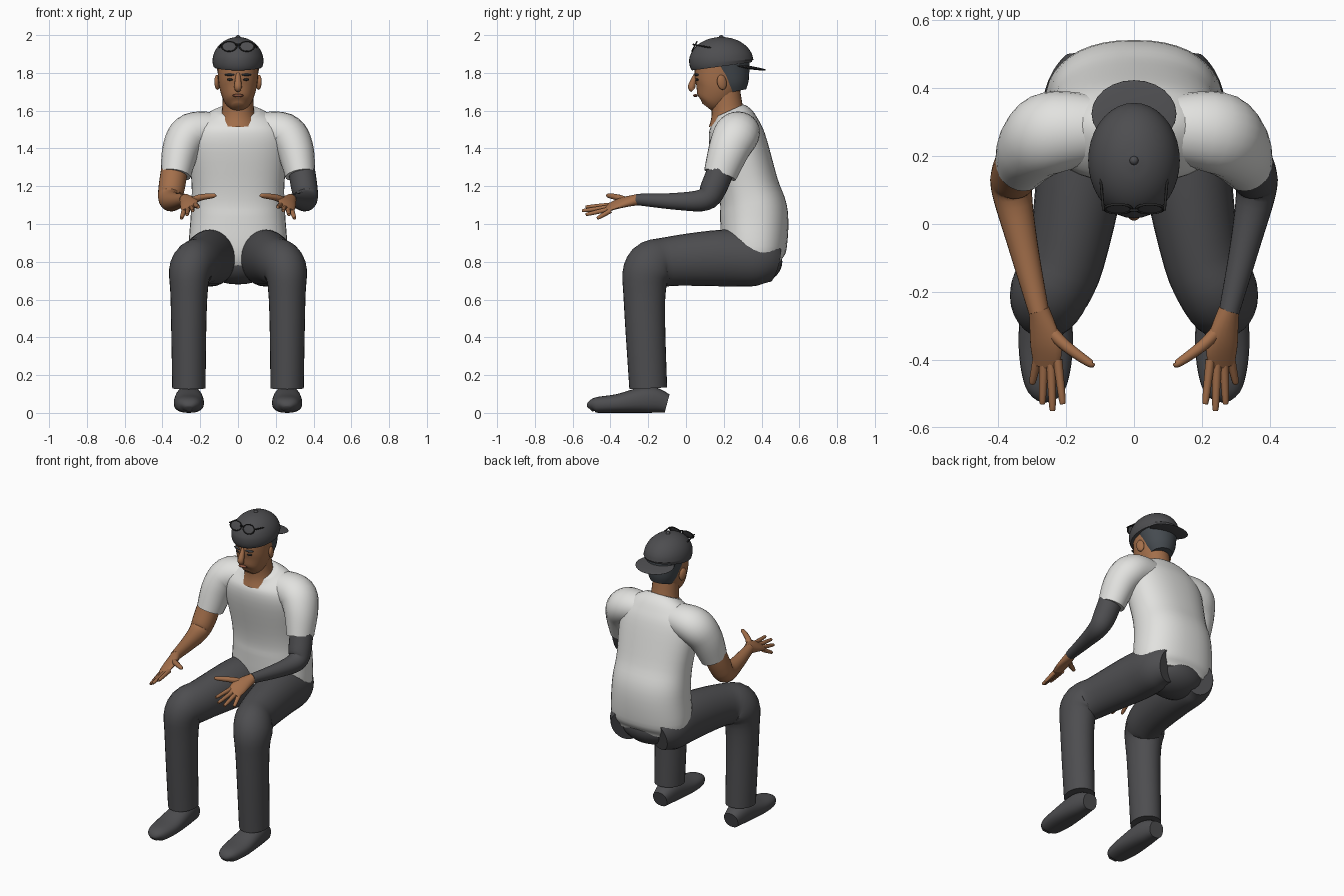
import bpy, bmesh, math
from mathutils import Vector

default_cube = bpy.data.objects.get("Cube")
if default_cube:
    bpy.data.objects.remove(default_cube, do_unlink=True)


def material(name, red, green, blue):
    mat = bpy.data.materials.new(name)
    mat.use_nodes = True
    mat.diffuse_color = (red, green, blue, 1)
    shader = mat.node_tree.nodes["Principled BSDF"]
    shader.inputs["Base Color"].default_value = mat.diffuse_color
    return mat


WHITE = material("white cotton", .76, .76, .74)
DARK = material("charcoal cloth", .075, .075, .08)
HAIR = material("dark hair", .06, .07, .08)
SKIN = material("tan skin", .37, .16, .07)
LIP = material("lip", .25, .09, .05)
BLACK = material("black", .02, .02, .02)


def finish(name, bm, mat):
    """Turn a bmesh into a smooth shaded object of one colour."""
    bmesh.ops.recalc_face_normals(bm, faces=bm.faces)
    mesh = bpy.data.meshes.new(name)
    bm.to_mesh(mesh)
    bm.free()
    mesh.materials.append(mat)
    ob = bpy.data.objects.new(name, mesh)
    bpy.context.collection.objects.link(ob)
    bpy.ops.object.select_all(action="DESELECT")
    ob.select_set(True)
    bpy.context.view_layer.objects.active = ob
    bpy.ops.object.shade_smooth_by_angle(angle=math.radians(50))
    return ob


def spline(points, steps):
    """Smooth curve that passes through all the points."""
    curve = []
    last = len(points) - 1
    for i in range(last):
        start, end = points[i], points[i + 1]
        before, after = points[max(i - 1, 0)], points[min(i + 2, last)]
        leave = start + (end - before) / 6
        arrive = end - (after - start) / 6
        for k in range(steps):
            t = k / steps
            middle = leave.lerp(arrive, t)
            first = start.lerp(leave, t).lerp(middle, t)
            second = middle.lerp(arrive.lerp(end, t), t)
            curve.append(first.lerp(second, t))
    return curve + [points[last]]


def loft(name, mat, sections, side=(1, 0, 0), wide=1, power=2, sides=24, steps=5, mirror=1):
    """Skin ovals (x, y, z, half width, optional half depth) along a path."""
    rows = [Vector((x * mirror, y, z, width * wide, *(depth or [width])))
            for x, y, z, width, *depth in sections]
    rows = spline(rows, steps)
    centres = [Vector(row[:3]) for row in rows]
    across = Vector((side[0] * mirror, *side[1:]))
    bm = bmesh.new()
    rings = []
    for i, row in enumerate(rows):
        ahead = centres[min(i + 1, len(rows) - 1)] - centres[max(i - 1, 0)]
        ahead.normalize()
        u = (across - ahead * across.dot(ahead)).normalized()
        v = ahead.cross(u)
        ring = []
        for k in range(sides):
            angle = math.tau * k / sides
            c, s = (math.copysign(abs(f) ** (2 / power), f)
                    for f in (math.cos(angle), math.sin(angle)))
            ring.append(bm.verts.new(centres[i] + u * c * row[3] + v * s * row[4]))
        rings.append(ring)
    for low, high in zip(rings, rings[1:]):
        for k in range(sides):
            bm.faces.new((low[k], low[k - 1], high[k - 1], high[k]))
    bm.faces.new(rings[0])
    bm.faces.new(rings[-1])
    return finish(name, bm, mat)


def ball(name, mat, location, size, rotation=(0, 0, 0)):
    bm = bmesh.new()
    bmesh.ops.create_uvsphere(bm, u_segments=24, v_segments=14, radius=1)
    ob = finish(name, bm, mat)
    ob.location, ob.scale, ob.rotation_euler = location, size, rotation
    return ob


def trouser_leg(label, mirror):
    loft(label + "_trouser_leg", DARK,
         [(.12, .47, .79, .1), (.14, .38, .81, .14), (.15, .2, .82, .15),
          (.2, -.1, .8, .13), (.25, -.2, .76, .13), (.26, -.22, .6, .11),
          (.26, -.2, .13, .1)],
         wide=.88, sides=28, mirror=mirror)


def shoe(label, mirror):
    # Depth equals height, so the sole stays on the floor
    profile = ((-.1, .05, .05), (-.2, .07, .07), (-.36, .05, .08),
               (-.48, .04, .06), (-.51, .02, .02))
    loft(label + "_shoe", DARK, [(.26, y, z, width, z) for y, z, width in profile],
         power=2.4, mirror=mirror)


def arm(label, mirror, mat):
    loft(label + "_sleeve", WHITE,
         [(.1, .28, 1.5, .09), (.24, .27, 1.48, .11), (.3, .23, 1.4, .1),
          (.33, .18, 1.26, .08)],
         side=(0, 1, 0), wide=1.1, mirror=mirror)
    loft(label + "_arm", mat,
         [(.33, .2, 1.33, .07), (.35, .15, 1.2, .07), (.36, .1, 1.13, .06),
          (.33, -.05, 1.12, .045), (.28, -.26, 1.13, .03)], mirror=mirror)


def hand(label, mirror):
    loft(label + "_palm", SKIN,
         [(.28, -.25, 1.13, .03, .03), (.26, -.35, 1.11, .05, .02),
          (.26, -.42, 1.08, .04, .01)],
         side=(-.9, 0, .4), sides=16, mirror=mirror)
    for i, finger in enumerate(("index", "middle", "ring", "little")):
        base = Vector((.225 + .02 * i, -.4, 1.1 - .01 * i))
        tip = Vector((.21 + .03 * i, -.55 + .02 * (i - 1) ** 2, 1.09 - .02 * i))
        loft(f"{label}_{finger}_finger", SKIN,
             [(*base, .014), (*base.lerp(tip, .9), .01), (*tip, .004)],
             sides=10, mirror=mirror)
    loft(label + "_thumb", SKIN,
         [(.25, -.31, 1.12, .02), (.2, -.36, 1.14, .017),
          (.13, -.41, 1.15, .012), (.12, -.41, 1.15, .004)],
         side=(0, 1, 0), sides=12, mirror=mirror)


def face_side(label, mirror):
    turn = .3 * mirror
    ball(label + "_ear", SKIN, (.11 * mirror, .19, 1.75), (.014, .026, .04), (.2, 0, turn))
    ball(label + "_eye", BLACK, (.042 * mirror, .06, 1.765), (.017, .01, .007), (0, 0, turn))
    ball(label + "_brow", HAIR, (.045 * mirror, .055, 1.79), (.027, .01, .006), (0, 0, turn))


def glasses_side(label, mirror):
    place, tilt = (.047 * mirror, .045, 1.94), (1.1, 0, 0)
    bpy.ops.mesh.primitive_torus_add(
        major_radius=.036, minor_radius=.004, major_segments=28, minor_segments=8,
        location=place, rotation=tilt)
    rim = bpy.context.object
    rim.name, rim.scale = label + "_glasses_rim", (1.1, .8, 1)
    rim.data.materials.append(BLACK)
    bpy.ops.object.shade_smooth()
    ball(label + "_lens", DARK, place, (.037, .028, .003), tilt)
    loft(label + "_glasses_temple", BLACK,
         [(.09, .04, 1.95, .004), (.1, .15, 1.93, .004)], sides=8, mirror=mirror)


# Shirt and seat
loft("shirt_body", WHITE,
     [(0, .37, .77, .22, .13), (0, .36, .85, .26, .17), (0, .36, 1.05, .25, .18),
      (0, .33, 1.2, .245, .16), (0, .27, 1.45, .26, .15), (0, .25, 1.55, .2, .12),
      (0, .23, 1.6, .11, .08)],
     power=2.3, sides=40)
ball("trouser_seat", DARK, (0, .36, .8), (.2, .15, .12))

# Paired parts, with one arm covered
for label, mirror, arm_colour in (("left", 1, DARK), ("right", -1, SKIN)):
    trouser_leg(label, mirror)
    shoe(label, mirror)
    arm(label, mirror, arm_colour)
    hand(label, mirror)
    face_side(label, mirror)
    glasses_side(label, mirror)

# Neck, head and hair
loft("neck", SKIN, [(0, .23, 1.53, .11), (0, .22, 1.6, .085), (0, .2, 1.75, .08)])
loft("head", SKIN,
     [(0, .11, 1.62, .03), (0, .13, 1.65, .07, .08), (0, .165, 1.73, .1, .12),
      (0, .185, 1.86, .11, .14)],
     power=2.1, sides=32)
loft("nose", SKIN, [(0, .056, 1.8, .01), (0, .03, 1.73, .02), (0, .04, 1.71, .015)], sides=14)
ball("mouth", LIP, (0, .05, 1.68), (.03, .012, .008))
loft("hair", HAIR, [(0, .25, 1.7, .07), (0, .24, 1.75, .095), (0, .22, 1.85, .118)])

# Cap worn backwards, with glasses on it
dome = [(0, .19, 1.835, .13, .16)]
for step in range(7):
    rise = math.pi * step / 13
    shrink = math.cos(rise)
    dome.append((0, .187, 1.86 + .13 * math.sin(rise), .135 * shrink, .17 * shrink))
loft("cap_crown", DARK, dome, sides=36)
ball("cap_button", DARK, (0, .187, 1.988), (.013, .013, .012))
ball("cap_brim", DARK, (0, .325, 1.83), (.125, .1, .009), (-.15, 0, 0))
ball("glasses_bridge", BLACK, (0, .04, 1.95), (.015, .005, .005))
